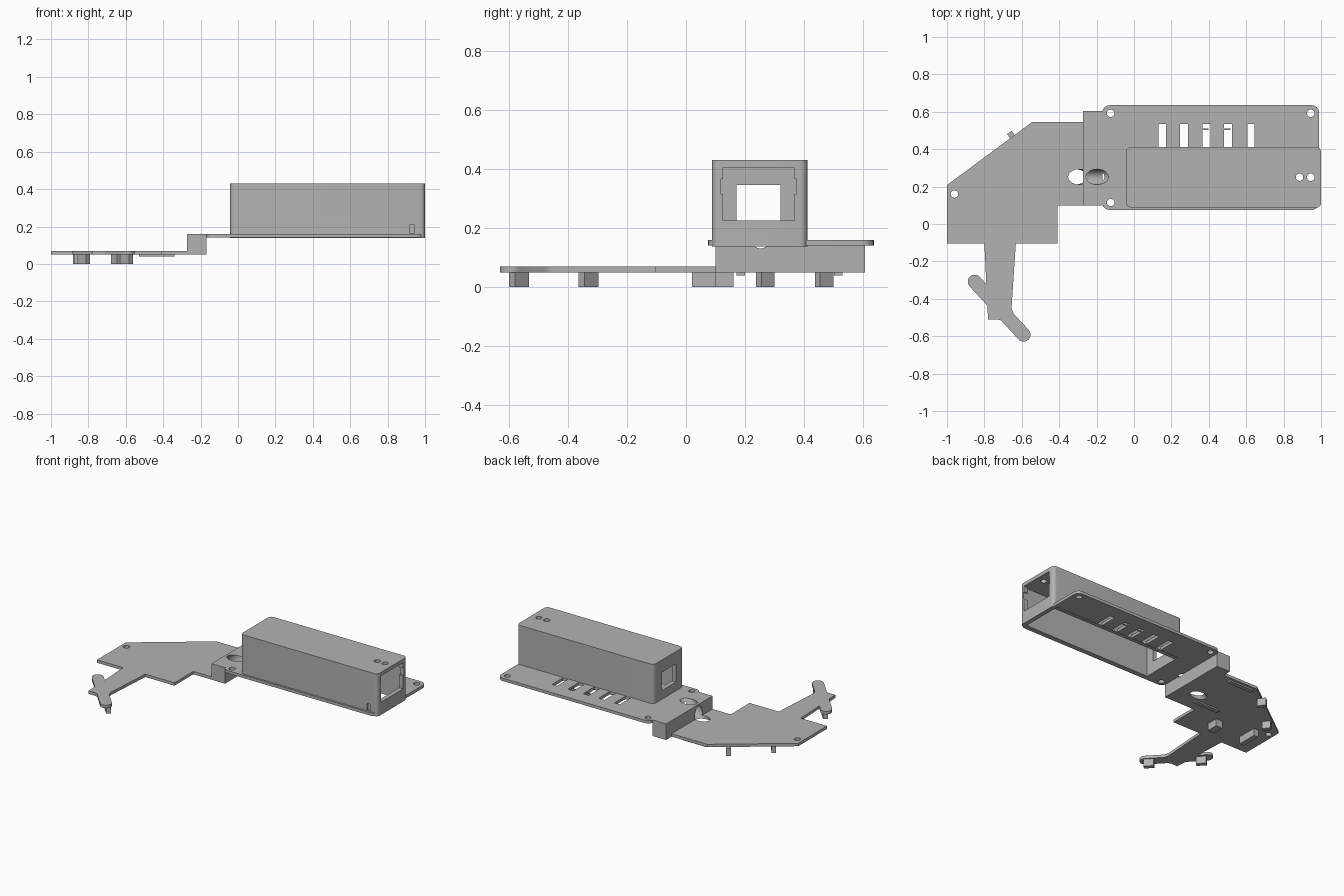
import bpy, bmesh, math
from mathutils import Vector, Matrix

if "Cube" in bpy.data.objects:
    bpy.data.objects.remove(bpy.data.objects["Cube"])

grey = bpy.data.materials.new("plain grey")
grey.diffuse_color = (0.45, 0.45, 0.45, 1)
grey.use_nodes = True
grey.node_tree.nodes["Principled BSDF"].inputs["Base Color"].default_value = grey.diffuse_color


def make(name, bm):
    bmesh.ops.recalc_face_normals(bm, faces=bm.faces)
    me = bpy.data.meshes.new(name)
    bm.to_mesh(me)
    bm.free()
    me.materials.append(grey)
    ob = bpy.data.objects.new(name, me)
    bpy.context.collection.objects.link(ob)
    return ob


def prism(name, pts, z0, z1):
    """Extrude a flat outline from z0 to z1."""
    bm = bmesh.new()
    f = bm.faces.new([bm.verts.new((x, y, z0)) for x, y in pts])
    ext = bmesh.ops.extrude_face_region(bm, geom=[f])
    vs = [v for v in ext["geom"] if isinstance(v, bmesh.types.BMVert)]
    bmesh.ops.translate(bm, verts=vs, vec=(0, 0, z1 - z0))
    return make(name, bm)


def box(name, x0, x1, y0, y1, z0, z1):
    return prism(name, [(x0, y0), (x1, y0), (x1, y1), (x0, y1)], z0, z1)


def rounded(x0, x1, y0, y1, r, n=6):
    """Rectangle outline with rounded corners."""
    pts = []
    for k, (cx, cy) in enumerate([(x1 - r, y1 - r), (x0 + r, y1 - r), (x0 + r, y0 + r), (x1 - r, y0 + r)]):
        for i in range(n + 1):
            a = math.pi / 2 * (k + i / n)
            pts.append((cx + r * math.cos(a), cy + r * math.sin(a)))
    return pts


def capsule(a, b, r, n=10):
    """Outline with two round ends."""
    a, b = Vector(a), Vector(b)
    d = (b - a).normalized()
    t = math.atan2(d.y, d.x)
    pts = []
    for c, s in ((b, t - math.pi / 2), (a, t + math.pi / 2)):
        for i in range(n + 1):
            w = s + math.pi * i / n
            pts.append((c.x + r * math.cos(w), c.y + r * math.sin(w)))
    return pts


def rod(name, p, q, r, seg=32):
    p, q = Vector(p), Vector(q)
    bm = bmesh.new()
    rot = Vector((0, 0, 1)).rotation_difference(q - p).to_matrix().to_4x4()
    bmesh.ops.create_cone(bm, cap_ends=True, segments=seg, radius1=r, radius2=r,
                          depth=(q - p).length, matrix=Matrix.Translation((p + q) / 2) @ rot)
    return make(name, bm)


def combine(ob, others, op, keep=False):
    """Apply boolean operations, then discard the helper objects."""
    for o in others:
        m = ob.modifiers.new("bool", 'BOOLEAN')
        m.operation, m.solver, m.object = op, 'EXACT', o
        o.hide_render = True
    dg = bpy.context.evaluated_depsgraph_get()
    dg.update()
    me = bpy.data.meshes.new_from_object(ob.evaluated_get(dg))
    ob.modifiers.clear()
    ob.data = me
    if not keep:
        for o in others:
            bpy.data.objects.remove(o)


def hole(x, y, z0, z1, r=0.02):
    return rod("hole_cutter", (x, y, z0), (x, y, z1), r, 24)


# slanted cable hole running through the step and lower plate
def slanted():
    return rod("slant_cutter", (-0.42, 0.252, -0.05), (-0.09, 0.252, 0.26), 0.041)


# lower plate with its arm and crosswise foot
lower = prism("lower_plate", [
    (-1, -0.105), (-0.8, -0.105), (-0.785, -0.42), (-0.78, -0.51), (-0.73, -0.51),
    (-0.62, -0.54), (-0.655, -0.45), (-0.632, -0.105), (-0.41, -0.105), (-0.41, 0.1),
    (-0.22, 0.1), (-0.22, 0.545), (-0.545, 0.545), (-1, 0.208)], 0.05, 0.07)
foot = prism("foot", capsule((-0.852, -0.308), (-0.59, -0.592), 0.037), 0.05, 0.07)
combine(lower, [foot], 'UNION')

# step block between the two levels
step = box("step_block", -0.272, -0.168, 0.1, 0.605, 0.05, 0.16)
combine(lower, [step], 'UNION')
combine(lower, [slanted(), hole(-0.96, 0.16, 0, 0.1)], 'DIFFERENCE')
lower.name = "lower_plate_and_step"

# upper plate and hollow housing
upper = prism("upper_plate_and_housing", rounded(-0.17, 0.99, 0.075, 0.635, 0.04), 0.14, 0.16)
housing = prism("housing", rounded(-0.042, 1.0, 0.088, 0.411, 0.025), 0.138, 0.43)
combine(upper, [housing], 'UNION')
cuts = [box("cavity_cutter", -0.012, 0.97, 0.113, 0.386, 0.1, 0.405),
        # end windows
        box("right_window_cutter", 0.9, 1.1, 0.125, 0.367, 0.225, 0.4045),
        box("window_relief_cutter", 0.9, 1.1, 0.118, 0.374, 0.315, 0.365),
        box("left_window_cutter", -0.1, 0.05, 0.17, 0.32, 0.22, 0.345),
        # small notch in the front wall
        box("notch_cutter", 0.92, 0.942, 0.05, 0.1, 0.162, 0.21)]
# screw holes
cuts += [hole(x, y, 0.1, 0.2) for x, y in ((-0.125, 0.592), (-0.125, 0.115), (0.945, 0.592))]
cuts += [hole(x, 0.25, 0.38, 0.5) for x in (0.885, 0.945)]
# row of slots beside the housing
for x0, x1 in ((0.13, 0.17), (0.245, 0.29), (0.365, 0.408), (0.482, 0.525), (0.607, 0.645)):
    cuts.append(box("slot_cutter", x0, x1, 0.413, 0.535, 0.1, 0.2))
cuts.append(slanted())
combine(upper, cuts, 'DIFFERENCE')

# thin bridges inside the middle slots
for i, x in enumerate((0.363, 0.48)):
    box(f"slot_bridge_{i}", x, x + 0.035, 0.503, 0.51, 0.142, 0.158)


# clips under the lower plate: centre, size, turn
def clip(name, cx, cy, sx, sy, deg, z0=0.0):
    c, s = math.cos(math.radians(deg)), math.sin(math.radians(deg))
    pts = [(cx + c * u * sx / 2 - s * v * sy / 2, cy + s * u * sx / 2 + c * v * sy / 2)
           for u, v in ((-1, -1), (1, -1), (1, 1), (-1, 1))]
    return prism(name, pts, z0, 0.052)


clip("foot_clip_outer", -0.595, -0.565, 0.065, 0.03, -47)
clip("foot_clip_inner", -0.825, -0.33, 0.065, 0.03, -47)
clip("edge_clip_low", -0.855, 0.268, 0.03, 0.055, 36.5)
clip("edge_clip_high", -0.65, 0.467, 0.03, 0.055, 36.5)
clip("long_clip", -0.86, 0.09, 0.035, 0.14, 0)
clip("short_clip", -0.61, 0.06, 0.05, 0.08, 0)
for i, y in enumerate((0.185, 0.515)):
    clip(f"rib_{i}", -0.435, y, 0.19, 0.03, 0, 0.04)

# smooth rounded corners, sharp edges elsewhere
for o in bpy.data.objects:
    o.select_set(True)
    bpy.context.view_layer.objects.active = o
bpy.ops.object.shade_smooth_by_angle(angle=math.radians(30))
